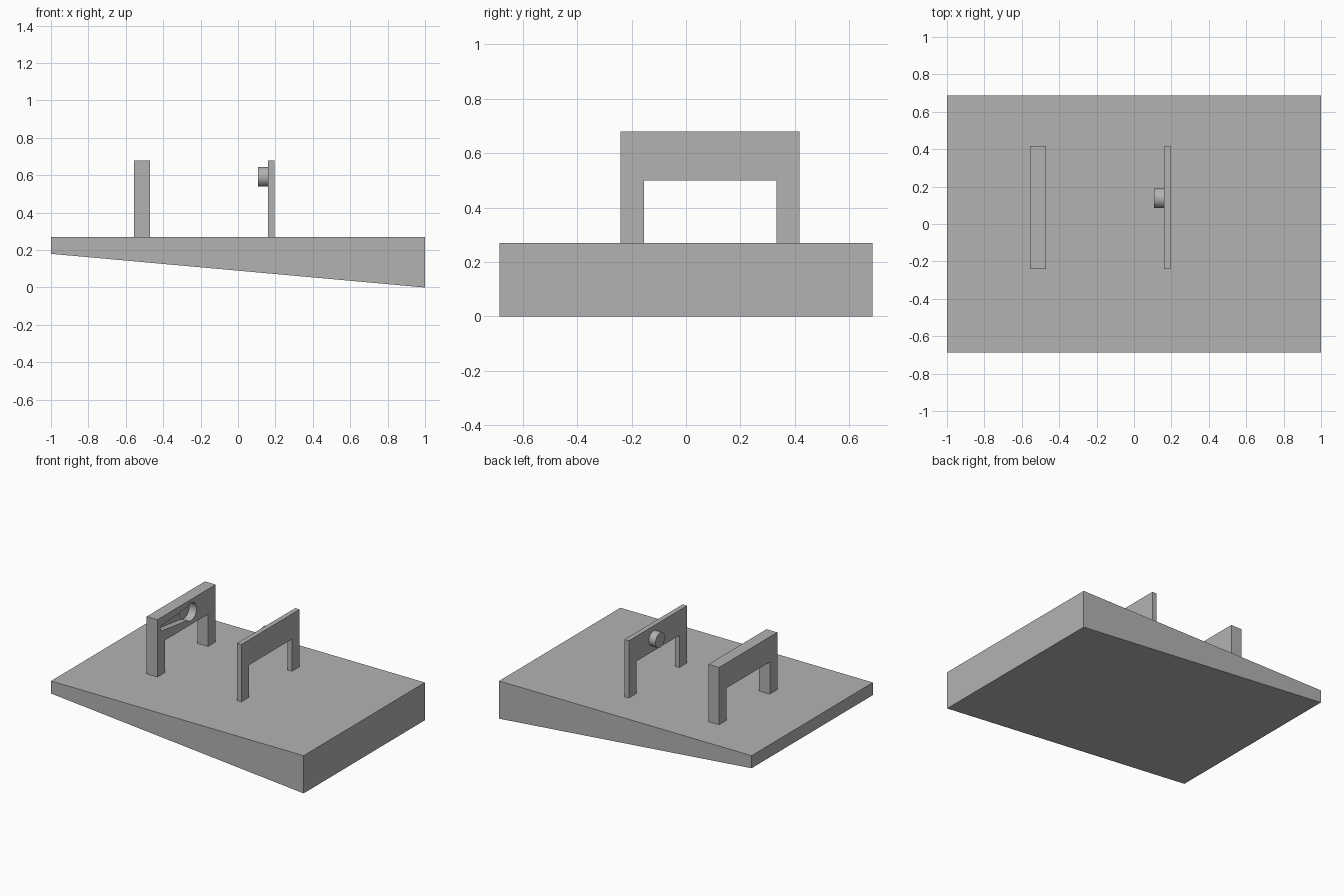
import bpy, bmesh, math
from mathutils import Vector

cube = bpy.data.objects.get("Cube")
if cube:
    bpy.data.objects.remove(cube, do_unlink=True)

grey = bpy.data.materials.new("mid_grey")
grey.use_nodes = True
colour = (0.45, 0.45, 0.45, 1)
grey.diffuse_color = colour
grey.node_tree.nodes["Principled BSDF"].inputs["Base Color"].default_value = colour


def prism(name, outline, offset):
    """Extrude a planar outline of 3D points along offset."""
    bm = bmesh.new()
    face = bm.faces.new([bm.verts.new(p) for p in outline])
    grown = bmesh.ops.extrude_face_region(bm, geom=[face], use_keep_orig=True)
    moved = [g for g in grown["geom"] if isinstance(g, bmesh.types.BMVert)]
    bmesh.ops.translate(bm, vec=Vector(offset), verts=moved)
    bmesh.ops.recalc_face_normals(bm, faces=bm.faces)
    mesh = bpy.data.meshes.new(name)
    bm.to_mesh(mesh)
    bm.free()
    mesh.materials.append(grey)
    obj = bpy.data.objects.new(name, mesh)
    bpy.context.collection.objects.link(obj)
    return obj


def side_prism(name, outline, x0, x1):
    """Extrude a (y, z) outline between two x positions."""
    return prism(name, [(x0, y, z) for y, z in outline], (x1 - x0, 0, 0))


def arc(centre, radius, start, end, steps):
    angles = [start + (end - start) * i / steps for i in range(steps + 1)]
    return [(centre[0] + radius * math.cos(a), centre[1] + radius * math.sin(a))
            for a in angles]


def activate(obj):
    bpy.ops.object.select_all(action="DESELECT")
    obj.select_set(True)
    bpy.context.view_layer.objects.active = obj


def cut(target, cutter):
    cutter.hide_render = True
    mod = target.modifiers.new("cut", "BOOLEAN")
    mod.operation = "DIFFERENCE"
    mod.solver = "EXACT"
    mod.object = cutter
    activate(target)
    bpy.ops.object.modifier_apply(modifier=mod.name)
    bpy.data.objects.remove(cutter, do_unlink=True)


# Wedge base
HALF_Y, TOP = 0.686, 0.27
prism("wedge_base",
      [(-1, -HALF_Y, 0.18), (1, -HALF_Y, 0), (1, -HALF_Y, TOP), (-1, -HALF_Y, TOP)],
      (0, 2 * HALF_Y, 0))

# Two upright arches sharing one profile
arch = [(-0.24, TOP), (-0.155, TOP), (-0.155, 0.5), (0.332, 0.5),
        (0.332, TOP), (0.418, TOP), (0.418, 0.68), (-0.24, 0.68)]
FACE = -0.47
thick_arch = side_prism("thick_arch", arch, -0.555, FACE)
side_prism("thin_arch", arch, 0.16, 0.195)

# Round socket and tapered channel in the thick arch
hub, tip = (0.138, 0.592), (-0.185, 0.6)
big, small = 0.052, 0.02
tilt = math.pi / 2 + math.asin((big - small) / (hub[0] - tip[0]))
channel = arc(hub, big, -tilt, tilt, 24) + arc(tip, small, tilt, 2 * math.pi - tilt, 12)
circle = arc(hub, 0.064, 0, 2 * math.pi, 48)[:-1]
cut(thick_arch, side_prism("socket_cutter", circle, FACE - 0.057, FACE + 0.05))
cut(thick_arch, side_prism("channel_cutter", channel, FACE - 0.045, FACE + 0.04))

# Peg on the thin arch
peg = side_prism("round_peg", arc(hub, 0.053, 0, 2 * math.pi, 48)[:-1], 0.108, 0.16)

for obj in (thick_arch, peg):
    activate(obj)
    bpy.ops.object.shade_smooth_by_angle(angle=math.radians(30))
